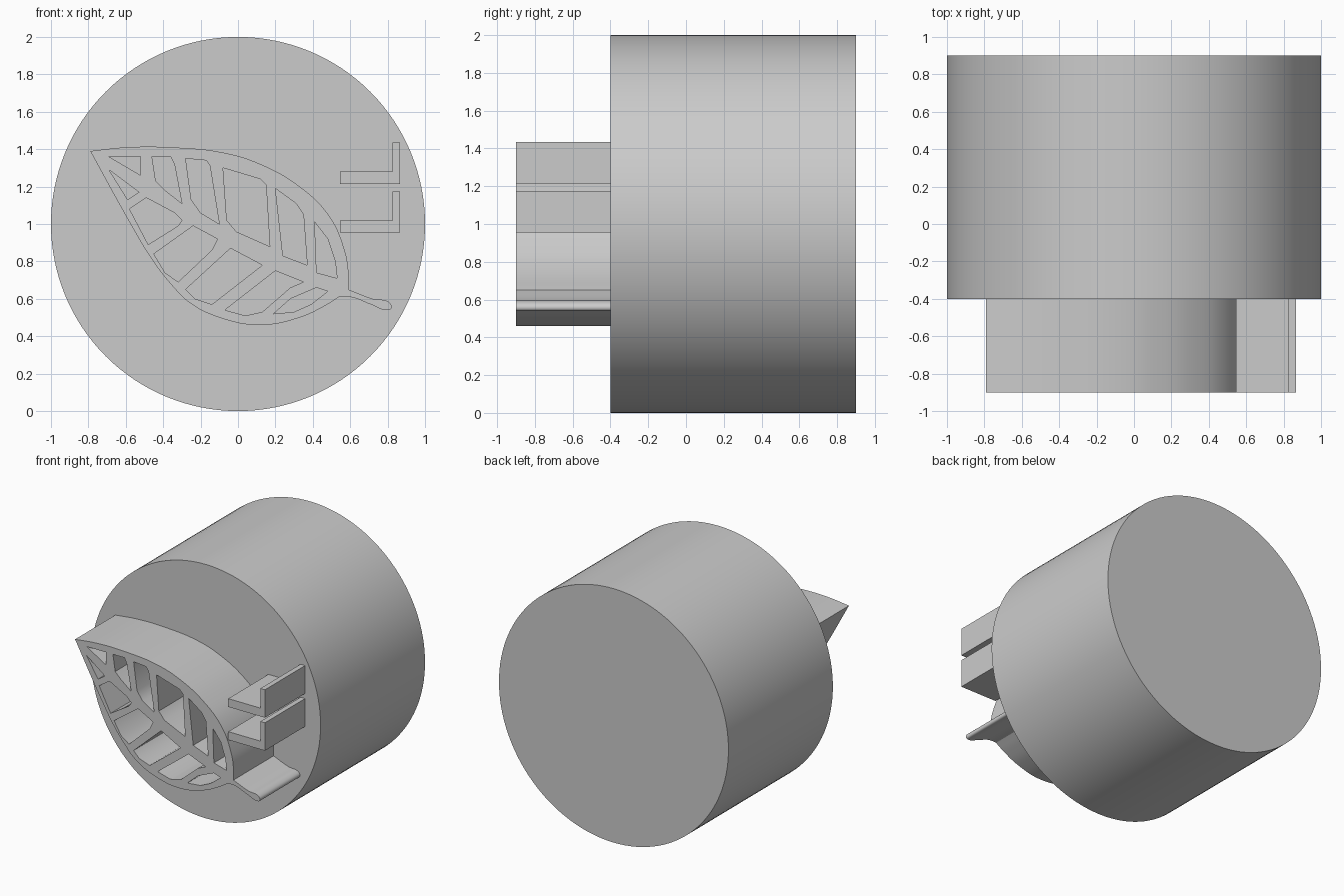
import bpy
import bmesh
import math

cube = bpy.data.objects.get("Cube")
if cube:
    bpy.data.objects.remove(cube, do_unlink=True)

grey = bpy.data.materials.new("plain grey")
grey.use_nodes = True
grey.diffuse_color = (0.6, 0.6, 0.6, 1)
grey.node_tree.nodes["Principled BSDF"].inputs["Base Color"].default_value = grey.diffuse_color

FACE_Y = -0.4      # front face of the drum
RELIEF_Y = -0.9    # front of the raised parts
EMBED = 0.01       # raised parts sink slightly into the drum


def add_spline(curve, points, corners=None):
    """Closed outline in (x, z): straight, or curved everywhere but at the corners."""
    kind = "POLY" if corners is None else "BEZIER"
    spline = curve.splines.new(kind)
    if kind == "POLY":
        spline.points.add(len(points) - 1)
        for target, (x, z) in zip(spline.points, points):
            target.co = (x, z, 0, 1)
    else:
        spline.bezier_points.add(len(points) - 1)
        for target, (x, z) in zip(spline.bezier_points, points):
            target.co = (x, z, 0)
        for index, target in enumerate(spline.bezier_points):
            handle = "VECTOR" if index in corners else "AUTO"
            target.handle_left_type = handle
            target.handle_right_type = handle
        spline.resolution_u = 6
    spline.use_cyclic_u = True


def raised_part(name, outline, corners=None, holes=()):
    """Extrude an outline with holes forward from the drum's front face."""
    curve = bpy.data.curves.new(name + " profile", "CURVE")
    curve.dimensions = "2D"
    curve.fill_mode = "BOTH"
    curve.extrude = (FACE_Y + EMBED - RELIEF_Y) / 2
    add_spline(curve, outline, corners)
    for hole in holes:
        add_spline(curve, hole)
    part = bpy.data.objects.new(name, curve)
    part.location.y = (FACE_Y + EMBED + RELIEF_Y) / 2
    part.rotation_euler.x = math.pi / 2
    bpy.context.collection.objects.link(part)
    finish(part, convert=True)


def finish(part, convert=False):
    """Turn the part into a clean mesh with smooth sides and sharp rims."""
    bpy.ops.object.select_all(action="DESELECT")
    part.select_set(True)
    bpy.context.view_layer.objects.active = part
    if convert:
        bpy.ops.object.convert(target="MESH")
        part = bpy.context.object
    mesh = part.data
    bm = bmesh.new()
    bm.from_mesh(mesh)
    bmesh.ops.remove_doubles(bm, verts=bm.verts, dist=0.0001)
    bmesh.ops.recalc_face_normals(bm, faces=bm.faces)
    bm.to_mesh(mesh)
    bm.free()
    mesh.materials.clear()
    mesh.materials.append(grey)
    bpy.ops.object.shade_smooth_by_angle(angle=math.radians(30))


# Drum body
bpy.ops.mesh.primitive_cylinder_add(
    vertices=128, radius=1, depth=1.3,
    location=(0, 0.25, 1), rotation=(math.pi / 2, 0, 0))
drum = bpy.context.object
drum.name = "drum_body"
finish(drum)

# Leaf outline: tip, upper edge, stem, lower edge
upper_edge = [(-.79, 1.39), (-.6, 1.41), (-.36, 1.41), (-.07, 1.38), (.12, 1.32),
              (.33, 1.2), (.49, 1.04), (.57, .86), (.59, .75)]
stem = [(.59, .65), (.72, .6), (.81, .58), (.82, .55), (.8, .54), (.71, .57),
        (.6, .61), (.54, .61)]
lower_edge = [(.46, .56), (.33, .5), (.12, .46), (-.1, .5), (-.26, .58),
              (-.36, .68), (-.46, .81), (-.58, 1.01)]
stem_start = len(upper_edge)
stem_end = stem_start + len(stem) - 1

# Openings between the veins, from the tip to the stem
upper_openings = [
    [(-.69, 1.36), (-.52, 1.36), (-.52, 1.26)],
    [(-.46, 1.36), (-.36, 1.36), (-.34, 1.32), (-.3, 1.11), (-.39, 1.18), (-.44, 1.23)],
    [(-.28, 1.35), (-.17, 1.34), (-.15, 1.31), (-.1, 1), (-.2, 1.06), (-.25, 1.13)],
    [(-.08, 1.3), (.12, 1.24), (.15, 1.21), (.17, .88), (-.01, .96), (-.06, 1.02)],
    [(.2, 1.19), (.31, 1.11), (.35, 1.05), (.37, .78), (.24, .83)],
    [(.41, 1.01), (.48, .92), (.52, .8), (.53, .71), (.42, .74)],
]
lower_openings = [
    [(-.69, 1.29), (-.53, 1.17), (-.59, 1.13)],
    [(-.58, 1.08), (-.49, 1.14), (-.34, 1.06), (-.3, 1.02), (-.32, .99), (-.48, .89)],
    [(-.45, .84), (-.24, .99), (-.11, .92), (-.14, .86), (-.32, .69), (-.39, .74)],
    [(-.28, .65), (-.04, .87), (.13, .78), (-.14, .57), (-.23, .6)],
    [(-.07, .54), (.2, .75), (.35, .69), (.28, .66), (.13, .53), (.04, .51)],
    [(.19, .52), (.28, .6), (.42, .66), (.48, .64), (.39, .57), (.3, .53)],
]
raised_part("leaf", upper_edge + stem + lower_edge,
            corners={0, stem_start, stem_end},
            holes=upper_openings + lower_openings)

# Two stacked angle ridges beside the leaf
left, inner, right = 0.545, 0.825, 0.865
for name, base in (("upper_angle_ridge", 1.215), ("lower_angle_ridge", 0.955)):
    step, top = base + 0.065, base + 0.22
    raised_part(name, [(left, base), (right, base), (right, top),
                       (inner, top), (inner, step), (left, step)])
